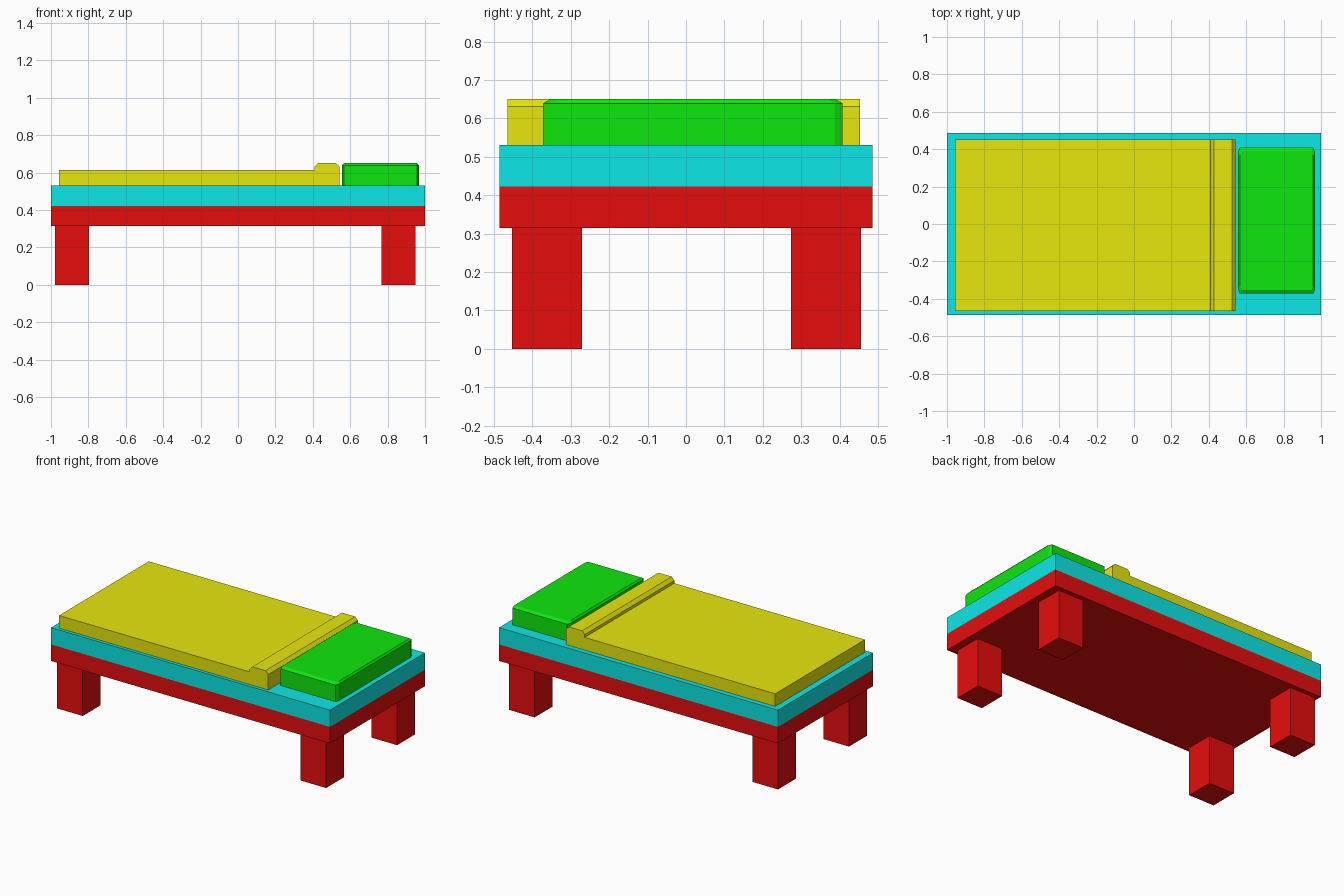
import bpy, bmesh

if "Cube" in bpy.data.objects:
    bpy.data.objects.remove(bpy.data.objects["Cube"])


def material(name, rgb):
    m = bpy.data.materials.new(name)
    m.diffuse_color = (*rgb, 1)
    m.use_nodes = True
    m.node_tree.nodes["Principled BSDF"].inputs["Base Color"].default_value = m.diffuse_color
    return m


RED = material("red", (0.8, 0.004, 0.004))
CYAN = material("cyan", (0.004, 0.8, 0.8))
YELLOW = material("yellow", (0.8, 0.8, 0.004))
GREEN = material("green", (0.004, 0.8, 0.004))


def loft(name, rings, mat):
    """Join matching rings of points, capping both ends."""
    bm = bmesh.new()
    loops = [[bm.verts.new(p) for p in ring] for ring in rings]
    n = len(loops[0])
    for a, b in zip(loops, loops[1:]):
        for i in range(n):
            j = (i + 1) % n
            bm.faces.new((a[i], a[j], b[j], b[i]))
    bm.faces.new(loops[0][::-1])
    bm.faces.new(loops[-1])
    bmesh.ops.recalc_face_normals(bm, faces=bm.faces[:])
    me = bpy.data.meshes.new(name)
    bm.to_mesh(me)
    bm.free()
    me.materials.append(mat)
    ob = bpy.data.objects.new(name, me)
    bpy.context.collection.objects.link(ob)
    return ob


def box(name, x, y, z, mat):
    corners = [(x[0], y[0]), (x[1], y[0]), (x[1], y[1]), (x[0], y[1])]
    return loft(name, [[(*c, h) for c in corners] for h in z], mat)


# Frame and mattress
box("bed_frame", (-1, 1), (-0.486, 0.486), (0.315, 0.422), RED)
box("mattress", (-1, 1), (-0.486, 0.486), (0.422, 0.531), CYAN)

# Legs
for xn, x in (("foot", (-0.979, -0.796)), ("head", (0.766, 0.949))):
    for yn, y in (("front", (-0.453, -0.271)), ("back", (0.274, 0.456))):
        box(f"{yn}_{xn}_leg", x, y, (0, 0.315), RED)

# Blanket with folded-over ridge
profile = [(-0.957, 0.531), (0.542, 0.531), (0.542, 0.631), (0.523, 0.651),
           (0.428, 0.651), (0.409, 0.631), (0.409, 0.613), (-0.957, 0.613)]
loft("blanket", [[(x, y, z) for x, z in profile] for y in (-0.465, 0.453)], YELLOW)


# Pillow with clipped corners and a bevelled top
def pillow_ring(dx, dy, z):
    x0, x1, y0, y1 = 0.556 + dx, 0.968 - dx, -0.372 + dy, 0.408 - dy
    cx, cy = 0.01, 0.021
    return [(x0 + cx, y0, z), (x1 - cx, y0, z), (x1, y0 + cy, z), (x1, y1 - cy, z),
            (x1 - cx, y1, z), (x0 + cx, y1, z), (x0, y1 - cy, z), (x0, y0 + cy, z)]


loft("pillow", [pillow_ring(0, 0, 0.531), pillow_ring(0, 0, 0.639),
                pillow_ring(0.01, 0.018, 0.65)], GREEN)
